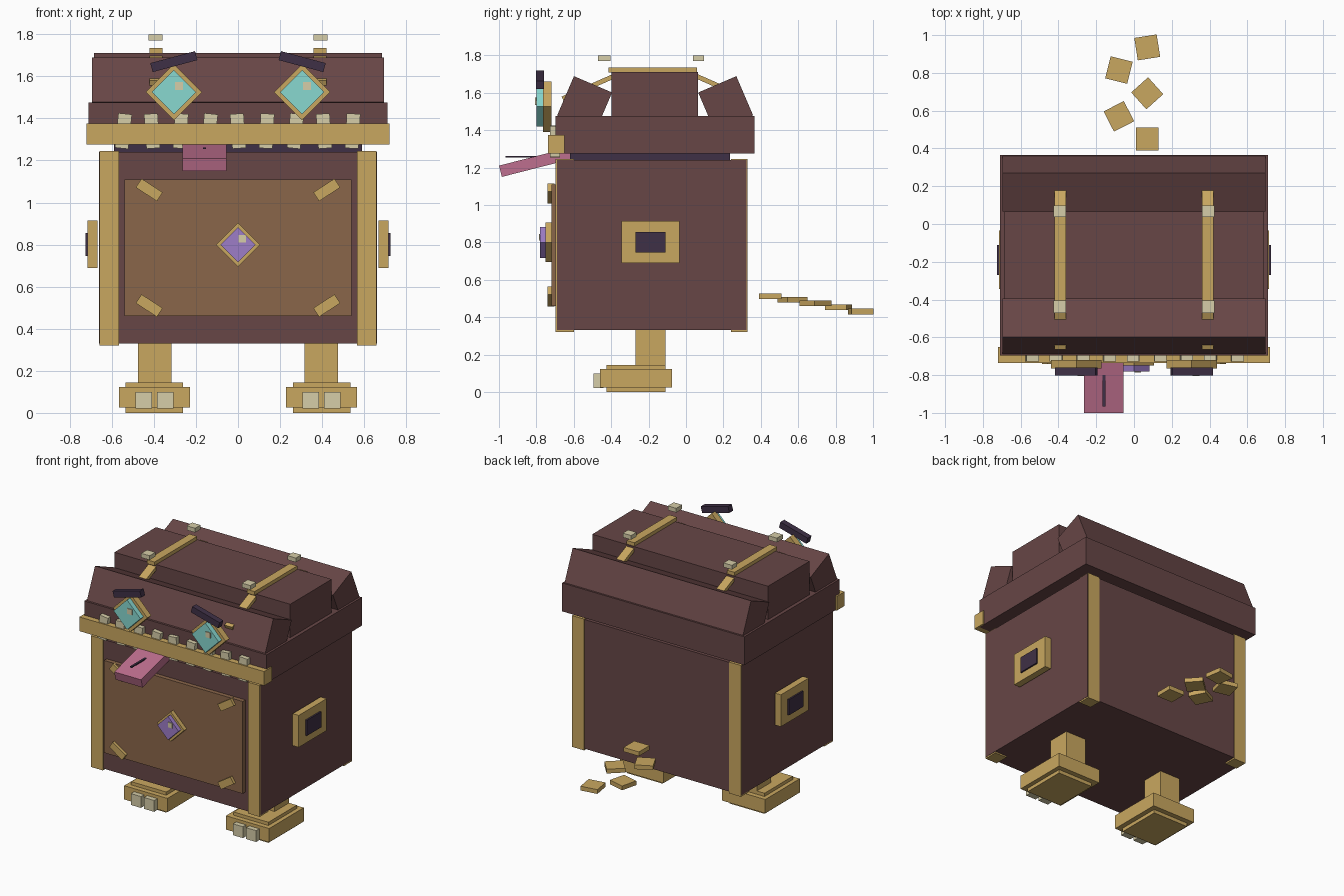
import bpy, bmesh, math
from mathutils import Matrix, Vector

if "Cube" in bpy.data.objects:
    bpy.data.objects.remove(bpy.data.objects["Cube"])


def material(name, r, g, b):
    def lin(c):
        c /= 255
        return c / 12.92 if c < 0.04045 else ((c + 0.055) / 1.055) ** 2.4
    m = bpy.data.materials.new(name)
    m.diffuse_color = (lin(r), lin(g), lin(b), 1)
    m.use_nodes = True
    m.node_tree.nodes["Principled BSDF"].inputs["Base Color"].default_value = m.diffuse_color
    return m


WOOD = material("dark_wood", 103, 70, 70)
PANEL = material("light_wood", 138, 102, 74)
GOLD = material("gold", 201, 167, 96)
CREAM = material("cream", 214, 205, 168)
DARK = material("dark_purple", 63, 48, 70)
TEAL = material("teal", 136, 216, 208)
PURPLE = material("purple", 157, 125, 199)
PINK = material("pink", 190, 111, 142)


def box(name, mat, center, size, axis='X', angle=0):
    """Box of a given size, turned about one axis through its centre."""
    bm = bmesh.new()
    bmesh.ops.create_cube(bm, size=1)
    bm.transform(Matrix.Diagonal((*size, 1)))
    bm.transform(Matrix.Rotation(math.radians(angle), 4, axis))
    me = bpy.data.meshes.new(name)
    bm.to_mesh(me)
    bm.free()
    me.materials.append(mat)
    ob = bpy.data.objects.new(name, me)
    ob.location = center
    bpy.context.collection.objects.link(ob)
    return ob


def span(name, mat, x, y, z):
    """Upright box given by its extents."""
    return box(name, mat, [(a + b) / 2 for a, b in (x, y, z)],
               [abs(b - a) for a, b in (x, y, z)])


def bar(name, mat, x, width, p, q, thick):
    """Box running from p to q in the side plane (y, z)."""
    dy, dz = q[0] - p[0], q[1] - p[1]
    return box(name, mat, (x, (p[0] + q[0]) / 2, (p[1] + q[1]) / 2),
               (width, math.hypot(dy, dz), thick), 'X',
               math.degrees(math.atan2(dz, dy)))


def diamond(name, mat, x, z, half, y):
    s = half * math.sqrt(2)
    return box(name, mat, (x, sum(y) / 2, z), (s, y[1] - y[0], s), 'Y', 45)


# Chest body, mouth gap and front panel
span("body", WOOD, (-.66, .66), (-.69, .323), (.33, 1.24))
span("mouth_gap", DARK, (-.59, .59), (-.62, .235), (1.23, 1.28))
span("front_panel", PANEL, (-.54, .54), (-.72, -.68), (.46, 1.11))

# Lid: base, middle block and two tilted planks
span("lid_base", WOOD, (-.71, .71), (-.697, .365), (1.275, 1.475))
span("lid_middle", WOOD, (-.685, .685), (-.397, .065), (1.47, 1.71))
tilt = math.degrees(math.atan2(.09, .21))
box("lid_front_plank", WOOD, (0, -.542, 1.54), (1.39, .222, .228), 'X', -tilt)
box("lid_back_plank", WOOD, (0, .212, 1.54), (1.39, .222, .228), 'X', tilt)
span("lip", GOLD, (-.72, .72), (-.737, -.65), (1.275, 1.375))

# Teeth through the lip
for i in range(9):
    box("tooth", CREAM, (-.545 + i * .13625, -.7, 1.34), (.065, .055, .165),
        'Y', (6, -4, 3)[i % 3])

for s in (-1, 1):
    # Corner posts on front and back
    for y in ((-.698, -.6), (.24, .328)):
        span("corner_post", GOLD, (s * .565, s * .658), y, (.32, 1.245))

    # Diagonal panel brackets
    for z in (.51, 1.06):
        box("panel_bracket", GOLD, (s * .422, -.722, z), (.12, .036, .05),
            'Y', -s * 33)

    # Side handles
    span("handle_plate", GOLD, (s * .668, s * .715), (-.345, -.035), (.69, .915))
    span("handle_inset", DARK, (s * .7, s * .726), (-.27, -.11), (.745, .855))

    # Lid straps and studs
    span("strap", GOLD, (s * .36, s * .42), (-.415, .06), (1.708, 1.735))
    bar("strap_front", GOLD, s * .39, .06, (-.37, 1.695), (-.66, 1.568), .025)
    bar("strap_back", GOLD, s * .39, .06, (.04, 1.695), (.2, 1.625), .025)
    for y in ((-.47, -.405), (.037, .097)):
        span("stud", CREAM, (s * .36, s * .425), y, (1.77, 1.8))

    # Eyes and brows
    x = s * .305
    diamond("eye_frame", GOLD, x, 1.525, .134, (-.765, -.72))
    diamond("eye", TEAL, x, 1.525, .105, (-.8, -.76))
    span("eye_glint", CREAM, (x + .005, x + .043), (-.806, -.798), (1.535, 1.573))
    box("brow", DARK, (x, -.78, 1.67), (.22, .042, .044), 'Y', s * 15)

    # Legs, feet and toes
    span("leg", GOLD, (s * .315, s * .475), (-.27, -.11), (.13, .335))
    span("foot_core", GOLD, (s * .262, s * .535), (-.425, -.11), (0, .145))
    span("foot", GOLD, (s * .228, s * .565), (-.46, -.075), (.025, .122))
    for tx in (.346, .449):
        span("toe", CREAM, (s * (tx - .039), s * (tx + .039)),
             (-.495, -.44), (.02, .1))

# Centre jewel
diamond("jewel_frame", GOLD, 0, .8, .105, (-.75, -.715))
diamond("jewel", PURPLE, 0, .8, .083, (-.78, -.745))
span("jewel_glint", CREAM, (.003, .037), (-.786, -.778), (.81, .845))

# Tongue with a groove line above it
bar("tongue", PINK, -.16, .21, (-.992, 1.18), (-.62, 1.275), .062)
span("tongue_line", DARK, (-.167, -.152), (-.965, -.8), (1.254, 1.262))

# Trail of coins behind
for x, y, z, turn in ((.07, .45, .512, 0), (-.08, .57, .492, 27),
                      (.07, .692, .475, 42), (-.08, .815, .452, -14),
                      (.07, .935, .43, 9)):
    box("coin", GOLD, (x, y, z), (.12, .12, .03), 'Z', turn)
